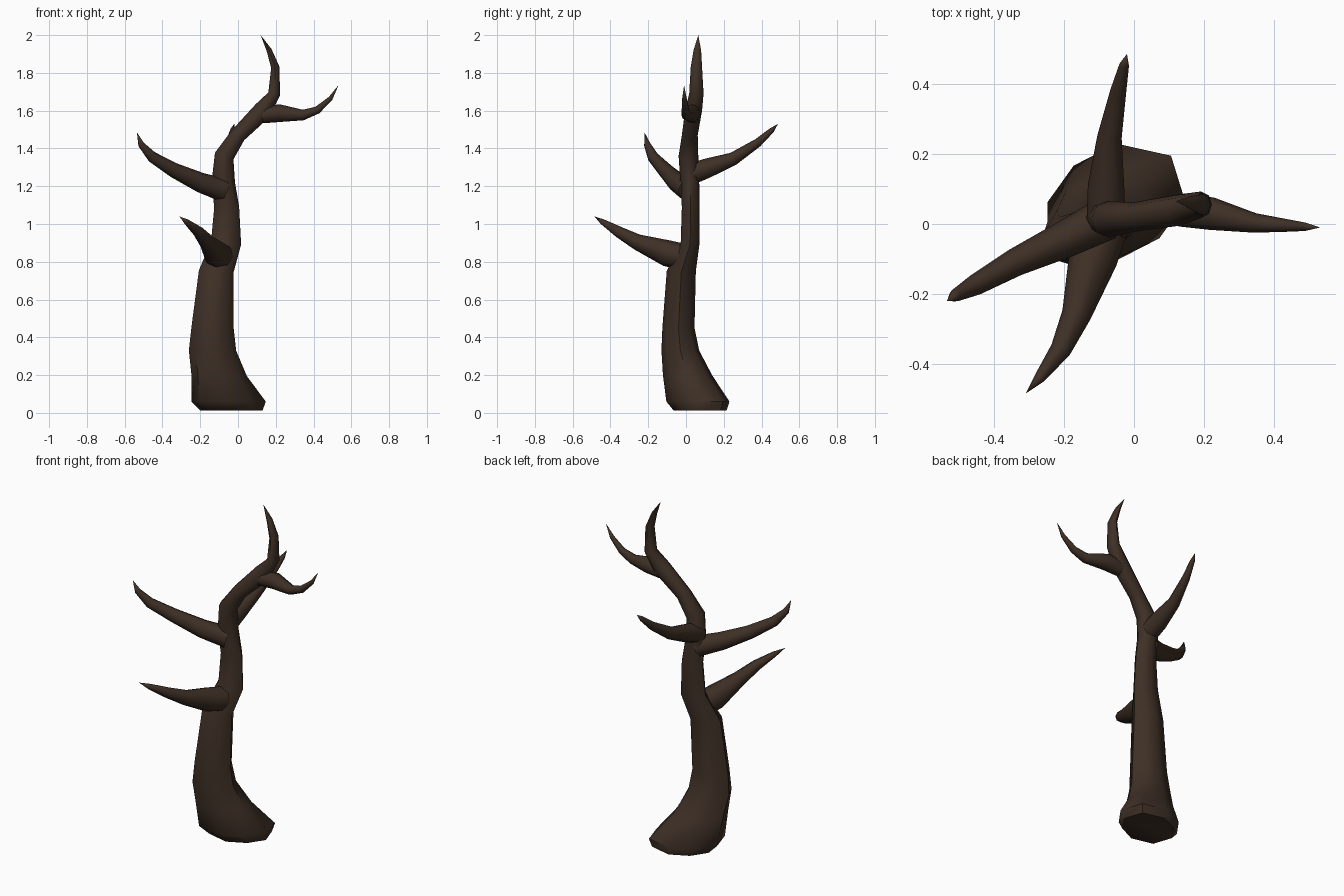
import bpy, bmesh, math
from mathutils import Vector

bark = bpy.data.materials.new("dark_brown_bark")
bark.diffuse_color = (0.048, 0.029, 0.019, 1)
SIDES = 8


def loft(name, rings, tip=None):
    """Skin a list of vertex rings, cap the start, close the end at a tip."""
    bm = bmesh.new()
    loops = [[bm.verts.new(p) for p in ring] for ring in rings]
    bm.faces.new(loops[0][::-1])
    for a, b in zip(loops, loops[1:]):
        for i in range(SIDES):
            j = (i + 1) % SIDES
            bm.faces.new((a[i], a[j], b[j], b[i]))
    end = bm.verts.new(tip)
    for i in range(SIDES):
        bm.faces.new((loops[-1][i], loops[-1][(i + 1) % SIDES], end))
    bmesh.ops.recalc_face_normals(bm, faces=bm.faces)
    me = bpy.data.meshes.new(name)
    bm.to_mesh(me)
    bm.free()
    ob = bpy.data.objects.new(name, me)
    bpy.context.collection.objects.link(ob)
    me.materials.append(bark)
    bpy.ops.object.select_all(action='DESELECT')
    ob.select_set(True)
    bpy.context.view_layer.objects.active = ob
    bpy.ops.object.shade_smooth_by_angle(angle=math.radians(50))


def ring(c, u, v, skew=0):
    pts = []
    for i in range(SIDES):
        a = 2 * math.pi * i / SIDES
        k = 1 + skew * math.sin(2 * a)
        pts.append(Vector(c) + k * (math.cos(a) * u + math.sin(a) * v))
    return pts


# Trunk: x, y, z, x radius, y radius, lean in degrees, skew of the flared foot
trunk = [
    (-0.035, 0.075, 0.012, 0.165, 0.14, 0, 0.10),
    (-0.05, 0.063, 0.06, 0.197, 0.167, 0, 0.12),
    (-0.10, 0.008, 0.20, 0.147, 0.13, 2, 0.08),
    (-0.135, -0.03, 0.33, 0.125, 0.10, 0, 0.03),
    (-0.135, -0.04, 0.45, 0.112, 0.085, 0, 0),
    (-0.115, -0.025, 0.75, 0.092, 0.077, 3, 0),
    (-0.063, 0.022, 0.90, 0.08, 0.05, 6, 0),
    (-0.06, 0.025, 1.09, 0.066, 0.047, -2, 0),
    (-0.078, 0.02, 1.22, 0.062, 0.05, 0, 0),
    (-0.073, 0.013, 1.36, 0.052, 0.052, 20, 0),
    (0.0, 0.02, 1.47, 0.042, 0.042, 40, 0),
    (0.13, 0.04, 1.60, 0.05, 0.045, 42, 0),
    (0.192, 0.055, 1.69, 0.032, 0.038, 12, 0),
    (0.197, 0.055, 1.83, 0.022, 0.03, -12, 0),
    (0.165, 0.06, 1.92, 0.014, 0.02, -25, 0),
]
rings = []
for x, y, z, rx, ry, lean, skew in trunk:
    t = math.radians(lean)
    u = Vector((math.cos(t), 0, -math.sin(t))) * rx
    rings.append(ring((x, y, z), u, Vector((0, ry, 0)), skew))
loft("trunk", rings, (0.12, 0.065, 2.0))

# Branches: x, y, z, radius along the path; the last point is the tip
branches = {
    "front_branch": [(-0.08, 0.01, 0.82, 0.07), (-0.118, -0.10, 0.845, 0.07),
                     (-0.165, -0.26, 0.905, 0.042), (-0.21, -0.36, 0.96, 0.03),
                     (-0.27, -0.44, 1.01, 0.016), (-0.31, -0.485, 1.04, 0)],
    "left_branch": [(-0.08, 0.015, 1.18, 0.062), (-0.20, -0.045, 1.22, 0.053),
                    (-0.34, -0.11, 1.285, 0.04), (-0.455, -0.175, 1.355, 0.03),
                    (-0.512, -0.205, 1.42, 0.018), (-0.535, -0.22, 1.485, 0)],
    "back_branch": [(-0.08, 0.02, 1.26, 0.055), (-0.08, 0.11, 1.295, 0.052),
                    (-0.07, 0.25, 1.345, 0.035), (-0.045, 0.38, 1.43, 0.023),
                    (-0.028, 0.455, 1.497, 0.014), (-0.02, 0.487, 1.53, 0)],
    "right_branch": [(0.13, 0.035, 1.575, 0.042), (0.22, 0.03, 1.587, 0.047),
                     (0.345, 0.003, 1.577, 0.028), (0.42, -0.003, 1.603, 0.02),
                     (0.49, -0.008, 1.665, 0.012), (0.532, -0.01, 1.735, 0)],
}
for name, path in branches.items():
    pts = [Vector(p[:3]) for p in path]
    rings = []
    for i in range(len(pts) - 1):
        t = (pts[i + 1] - pts[max(i - 1, 0)]).normalized()
        u = t.cross(Vector((0, 0, 1))).normalized()
        r = path[i][3]
        rings.append(ring(pts[i], u * r, u.cross(t) * r))
    loft(name, rings, pts[-1])
